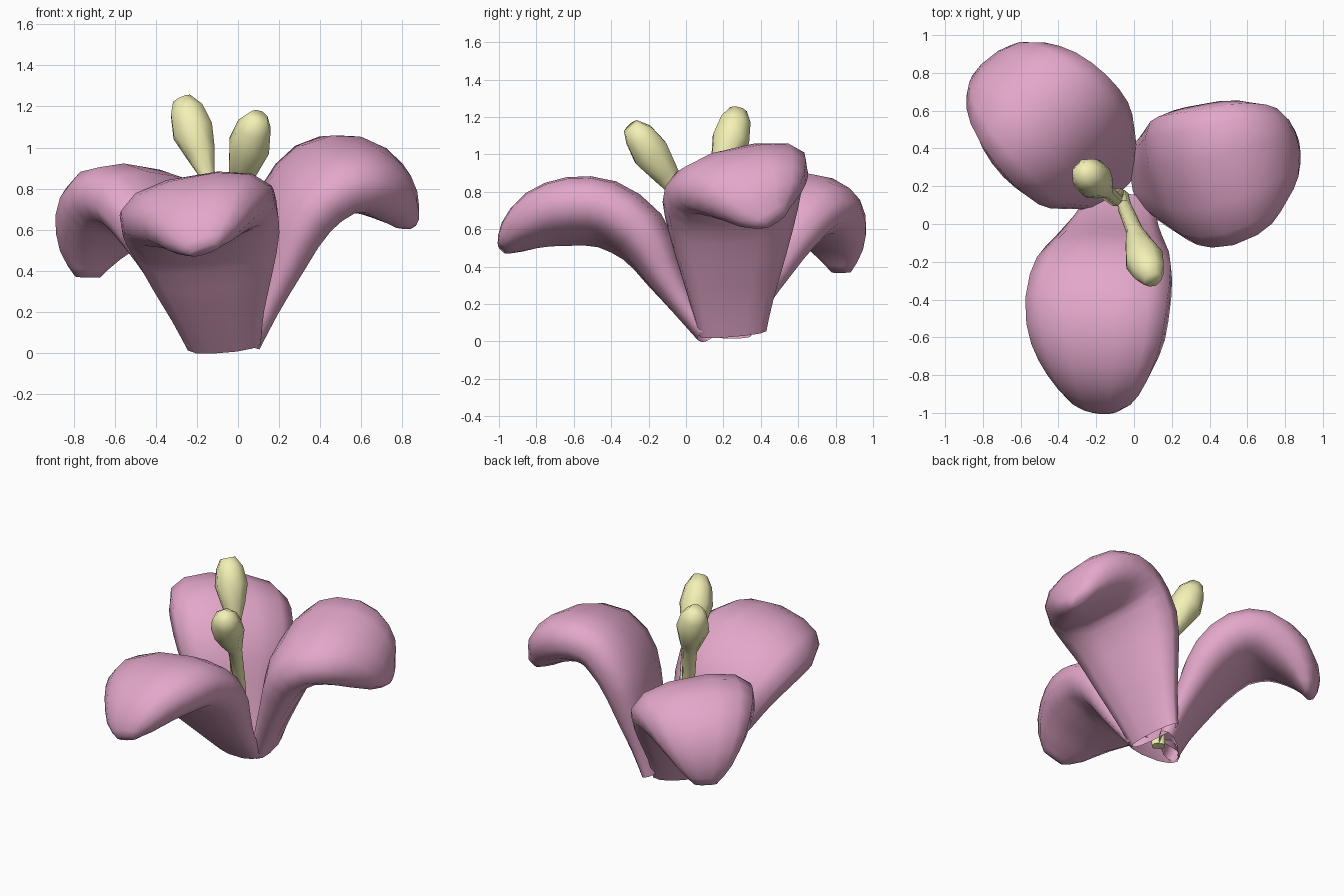
import bpy, bmesh, math
from mathutils import Vector, Matrix

if "Cube" in bpy.data.objects:
    bpy.data.objects.remove(bpy.data.objects["Cube"])


def material(name, color):
    m = bpy.data.materials.new(name)
    m.diffuse_color = color
    m.use_nodes = True
    m.node_tree.nodes["Principled BSDF"].inputs["Base Color"].default_value = m.diffuse_color
    return m


PINK = material("petal_pink", (0.77, 0.39, 0.59, 1))
YELLOW = material("stamen_yellow", (0.90, 0.88, 0.46, 1))


def soft(v, power):
    return math.copysign(abs(v) ** power, v)


def refine(rows):
    """Insert one smooth in-between row per step."""
    out = []
    for i in range(len(rows) - 1):
        a, b = rows[max(i - 1, 0)], rows[i]
        c, d = rows[i + 1], rows[min(i + 2, len(rows) - 1)]
        out += [b, tuple((9 * (q + r) - p - s) / 16 for p, q, r, s in zip(a, b, c, d))]
    return out + [rows[-1]]


def loft(name, path, widths, depths, side, mat, sides, roll=0, power=1.0, close_base=False):
    """Skin rounded rings along a path; the far end is capped."""
    bm = bmesh.new()
    rings = []
    pts = [Vector(p) for p in path]
    fit = math.cos(math.pi / sides) ** -power
    for i, p in enumerate(pts):
        t = (pts[min(i + 1, len(pts) - 1)] - pts[max(i - 1, 0)]).normalized()
        s = (side - t * side.dot(t)).normalized()
        # the roll grows from the base to the tip
        s = Matrix.Rotation(roll * min(1, i / 8), 3, t) @ s
        n = s.cross(t)
        ring = []
        for k in range(sides):
            a = (k + 0.5) * math.tau / sides
            ring.append(bm.verts.new(p + s * widths[i] * soft(math.cos(a), power) * fit
                                     + n * depths[i] * soft(math.sin(a), power) * fit))
        rings.append(ring)
    for a, b in zip(rings, rings[1:]):
        for k in range(sides):
            j = (k + 1) % sides
            bm.faces.new((a[k], a[j], b[j], b[k]))
    bm.faces.new(rings[-1])
    if close_base:
        bm.faces.new(rings[0][::-1])
    bmesh.ops.recalc_face_normals(bm, faces=bm.faces[:])
    mesh = bpy.data.meshes.new(name)
    bm.to_mesh(mesh)
    bm.free()
    ob = bpy.data.objects.new(name, mesh)
    bpy.context.collection.objects.link(ob)
    mesh.materials.append(mat)
    bpy.context.view_layer.objects.active = ob
    ob.select_set(True)
    bpy.ops.object.shade_smooth_by_angle(angle=math.radians(85))
    ob.select_set(False)


# Petals: (radius, height) centre lines, narrow at the base and curling over
CENTER = Vector((-0.08, 0.18, 0))
WIDTHS = (0.18, 0.225, 0.295, 0.36, 0.38, 0.35, 0.27, 0.17, 0.07)
DEPTHS = (0.06, 0.075, 0.11, 0.15, 0.165, 0.165, 0.14, 0.085, 0.03)
# angle, roll, sideways drift at base / middle / tip, centre line
PETALS = {
    "front_petal": (265, 10, (.02, -.06, .02),
                    [(.06, .04), (.18, .19), (.30, .37), (.42, .56), (.61, .68),
                     (.81, .695), (.98, .65), (1.11, .56), (1.165, .50)]),
    "right_petal": (11, 13, (.045, -.02, .12),
                    [(.13, .045), (.19, .22), (.27, .45), (.36, .69), (.51, .845),
                     (.69, .865), (.83, .79), (.91, .70), (.955, .65)]),
    "back_petal": (135, 7, (0, .0, .0),
                   [(.04, .04), (.11, .20), (.20, .38), (.31, .57), (.48, .72),
                    (.67, .73), (.82, .62), (.90, .48), (.92, .37)]),
}
for name, (angle, roll, drift, line) in PETALS.items():
    a = math.radians(angle)
    out = Vector((math.cos(a), math.sin(a), 0))
    side = Vector((-out.y, out.x, 0))
    rows = []
    for i, (r, z) in enumerate(line):
        f = i / 4
        d = drift[0] + (drift[1] - drift[0]) * f if f < 1 else drift[1] + (drift[2] - drift[1]) * (f - 1)
        rows.append((r, z, d, WIDTHS[i], DEPTHS[i]))
    rows = refine(rows)
    path = [CENTER + out * r + side * d + Vector((0, 0, z)) for r, z, d, w, h in rows]
    loft(name, path, [r[3] for r in rows], [r[4] for r in rows], side, PINK, 12,
         math.radians(roll), power=0.82)

# Stamens: thin filaments swelling into rounded heads
STAMENS = {
    "left_stamen": [(-.08, .16, .05), (-.10, .13, .5), (-.155, .18, .88), (-.18, .205, .97),
                    (-.22, .24, 1.08), (-.25, .265, 1.18), (-.275, .28, 1.235)],
    "right_stamen": [(-.06, .15, .05), (-.05, .09, .5), (.005, -.04, .80), (.025, -.11, .90),
                     (.055, -.19, 1.01), (.08, -.25, 1.10), (.10, -.295, 1.15)],
}
RADII = (0.03, 0.035, 0.042, 0.07, 0.098, 0.08, 0.045)
for name, path in STAMENS.items():
    loft(name, path, RADII, RADII, Vector((1, 0, 0)), YELLOW, 8, close_base=True)
